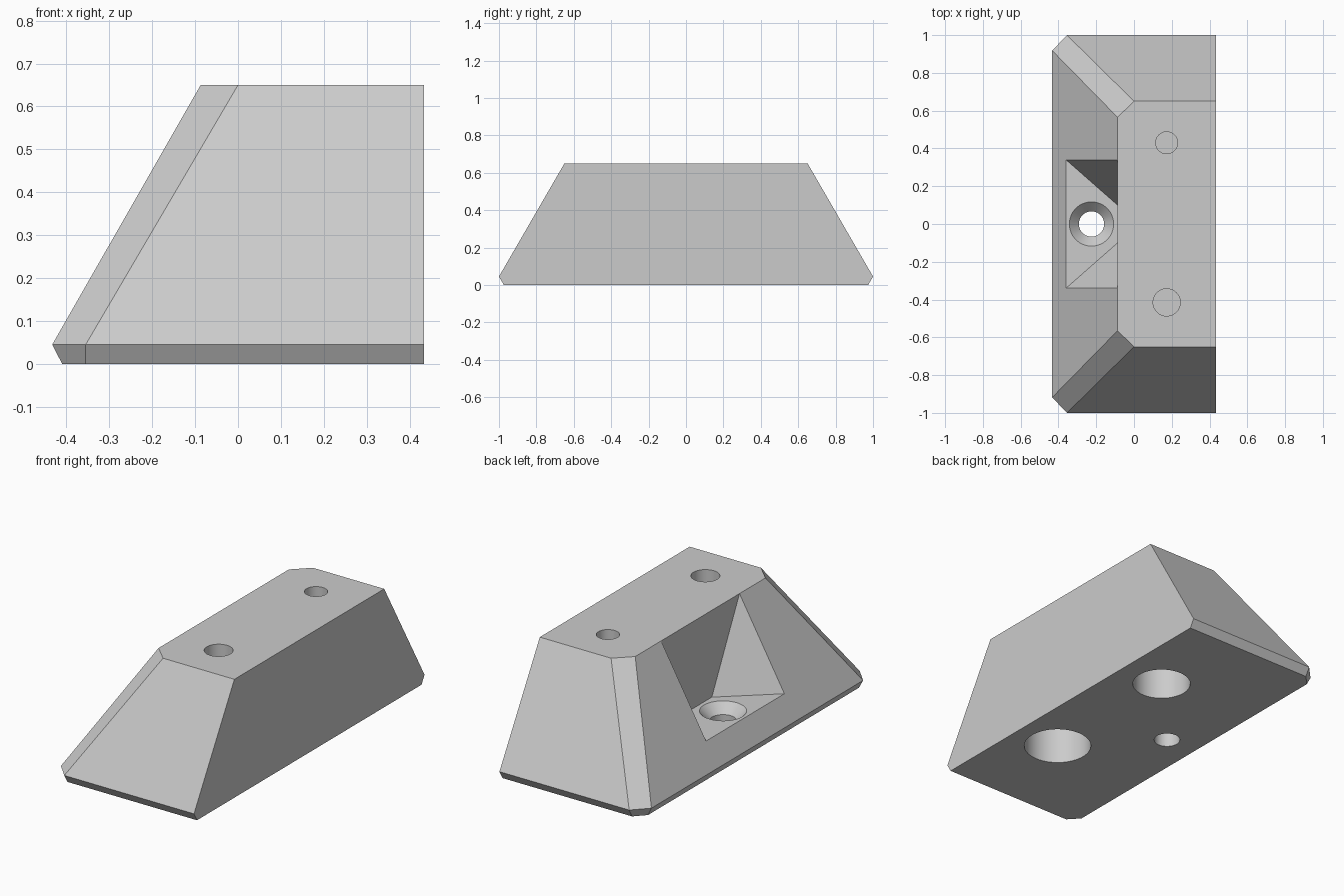
import bpy
import bmesh
from math import radians

cube = bpy.data.objects.get("Cube")
if cube:
    bpy.data.objects.remove(cube, do_unlink=True)

grey = bpy.data.materials.new("light_grey")
grey.use_nodes = True
colour = (0.6, 0.6, 0.6, 1)
grey.diffuse_color = colour
grey.node_tree.nodes["Principled BSDF"].inputs["Base Color"].default_value = colour

HEIGHT = 0.65
BACK_X = 0.433


def add_object(name, bm):
    bmesh.ops.recalc_face_normals(bm, faces=bm.faces[:])
    mesh = bpy.data.meshes.new(name)
    bm.to_mesh(mesh)
    bm.free()
    mesh.materials.append(grey)
    obj = bpy.data.objects.new(name, mesh)
    bpy.context.collection.objects.link(obj)
    return obj


def loft(name, rings):
    """Solid skinned through closed rings of points, with capped ends."""
    bm = bmesh.new()
    loops = [[bm.verts.new(p) for p in ring] for ring in rings]
    for low, high in zip(loops, loops[1:]):
        for i in range(len(low)):
            j = (i + 1) % len(low)
            bm.faces.new((low[i], low[j], high[j], high[i]))
    bm.faces.new(loops[0])
    bm.faces.new(loops[-1])
    return add_object(name, bm)


def cone(name, x, y, z0, z1, r0, r1):
    bm = bmesh.new()
    bmesh.ops.create_cone(bm, cap_ends=True, segments=64,
                          radius1=r0, radius2=r1, depth=z1 - z0)
    bmesh.ops.translate(bm, verts=bm.verts[:], vec=(x, y, (z0 + z1) / 2))
    return add_object(name, bm)


def cut(target, cutter):
    """Subtract the cutter, then discard it."""
    cutter.hide_render = True
    mod = target.modifiers.new("cut", 'BOOLEAN')
    mod.operation = 'DIFFERENCE'
    mod.solver = 'EXACT'
    mod.object = cutter
    bpy.context.view_layer.objects.active = target
    bpy.ops.object.modifier_apply(modifier=mod.name)
    bpy.data.objects.remove(cutter, do_unlink=True)


# Wedge body: sloped on three sides, chamfered front corners and foot
def outline(z, x, half, corner_x, corner_y):
    return [(BACK_X, -half, z), (BACK_X, half, z), (corner_x, half, z),
            (x, corner_y, z), (x, -corner_y, z), (corner_x, -half, z)]


body = loft("wedge_body", [
    outline(0, -0.41, 0.974, -0.355, 0.915),
    outline(0.045, -0.433, 1.0, -0.355, 0.918),
    outline(HEIGHT, -0.087, 0.65, 0, 0.565),
])

# Pocket in the long slope: level floor, upright back, angled side walls
FLOOR = 0.173
REACH = 1.2
bm = bmesh.new()
for side in (-1, 1):
    bm.verts.new((-0.087, side * 0.10, FLOOR))
    bm.verts.new((-0.087, side * (0.10 + 0.24 * REACH), FLOOR + (HEIGHT - FLOOR) * REACH))
    bm.verts.new((-0.087 - 0.273 * REACH, side * (0.10 + 0.24 * REACH), FLOOR))
bmesh.ops.convex_hull(bm, input=bm.verts[:])
cut(body, add_object("pocket_cutter", bm))

# Countersunk screw hole through the pocket floor
SCREW_X = -0.225
cut(body, cone("screw_cutter", SCREW_X, 0, -0.1, 0.16, 0.067, 0.067))
cut(body, cone("countersink_cutter", SCREW_X, 0, FLOOR - 0.055, FLOOR + 0.01, 0.064, 0.127))

# Bolt holes: narrow from above, wide bore from below, thin web between
for y, narrow, wide in ((0.43, 0.058, 0.15), (-0.415, 0.072, 0.174)):
    cut(body, cone("bolt_cutter", 0.173, y, 0.42, HEIGHT + 0.1, narrow, narrow))
    cut(body, cone("bore_cutter", 0.173, y, -0.1, 0.4, wide, wide))

# Smooth hole walls, crisp flat edges
bpy.ops.object.select_all(action='DESELECT')
body.select_set(True)
bpy.context.view_layer.objects.active = body
bpy.ops.object.shade_smooth_by_angle(angle=radians(25))
